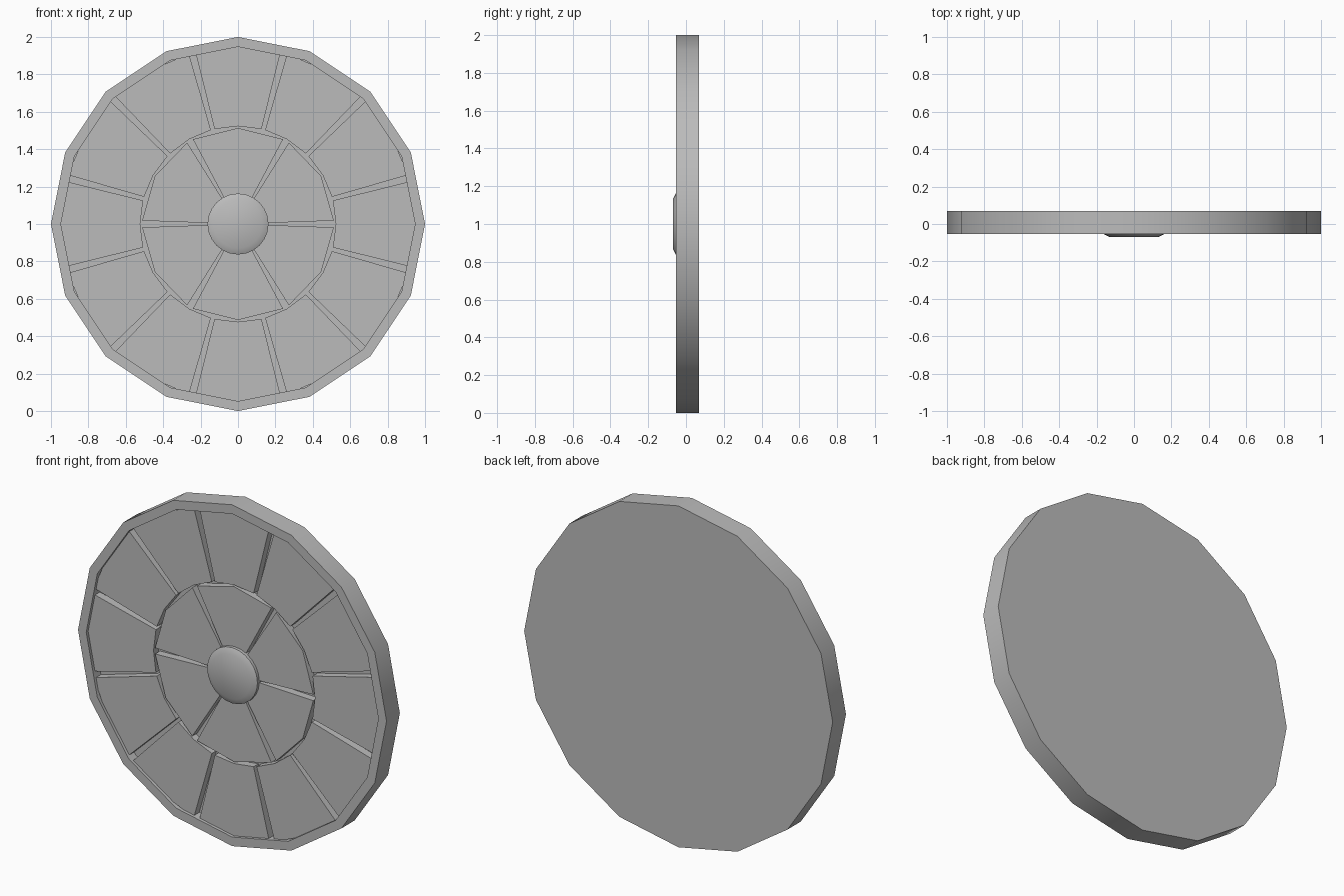
import bpy, bmesh
from math import sin, cos, pi, radians

if "Cube" in bpy.data.objects:
    bpy.data.objects.remove(bpy.data.objects["Cube"])

stone = bpy.data.materials.new("stone grey")
stone.use_nodes = True
GREY = (0.5, 0.5, 0.5, 1)
stone.diffuse_color = GREY
stone.node_tree.nodes["Principled BSDF"].inputs["Base Color"].default_value = GREY

FRONT, BACK = -0.053, 0.07      # rim front and back plane
FLOOR, PANEL = 0.01, -0.035     # groove floor and panel face


def finish(name, bm):
    bmesh.ops.recalc_face_normals(bm, faces=bm.faces)
    mesh = bpy.data.meshes.new(name)
    bm.to_mesh(mesh)
    bm.free()
    mesh.materials.append(stone)
    ob = bpy.data.objects.new(name, mesh)
    bpy.context.collection.objects.link(ob)
    bpy.ops.object.select_all(action="DESELECT")
    ob.select_set(True)
    bpy.context.view_layer.objects.active = ob
    bpy.ops.object.shade_smooth_by_angle(angle=radians(30))
    return ob


def point(bm, r, a, y):
    return bm.verts.new((r * cos(a), y, 1 + r * sin(a)))


def lathe(name, profile, sides):
    """Closed turned solid about the y axis from (radius, y) rings."""
    bm = bmesh.new()
    rings = [[point(bm, r, 2 * pi * i / sides, y) for i in range(sides)]
             for r, y in profile]
    for a, b in zip(rings, rings[1:]):
        for i in range(sides):
            j = (i + 1) % sides
            bm.faces.new((a[i], a[j], b[j], b[i]))
    bm.faces.new(rings[0])
    bm.faces.new(rings[-1])
    return finish(name, bm)


def panels(name, count, start, gap, r_in, r_out):
    """Ring of wedge blocks, each made of two segments."""
    bm = bmesh.new()
    step = 2 * pi / count
    for k in range(count):
        a0 = start + k * step + gap / 2
        angles = [a0 + (step - gap) * t / 2 for t in range(3)]
        outline = [(r_out, a) for a in angles] + [(r_in, a) for a in reversed(angles)]
        face = [point(bm, r, a, PANEL) for r, a in outline]
        base = [point(bm, r, a, FLOOR + 0.01) for r, a in outline]
        bm.faces.new(face)
        bm.faces.new(base)
        for i in range(len(face)):
            j = (i + 1) % len(face)
            bm.faces.new((face[i], face[j], base[j], base[i]))
    return finish(name, bm)


# Dished sixteen-sided body with raised rim
lathe("rim_body", [(1, BACK), (1, FRONT), (0.947, FRONT), (0.947, FLOOR)], 16)

# Two rings of wedge panels separated by grooves
panels("outer_panels", 12, radians(15), radians(2.2), 0.523, 0.947)
panels("inner_panels", 6, 0, radians(4), 0.1, 0.513)

# Bevelled centre boss
lathe("centre_boss", [(0.163, FLOOR), (0.163, FRONT), (0.13, -0.07)], 24)
